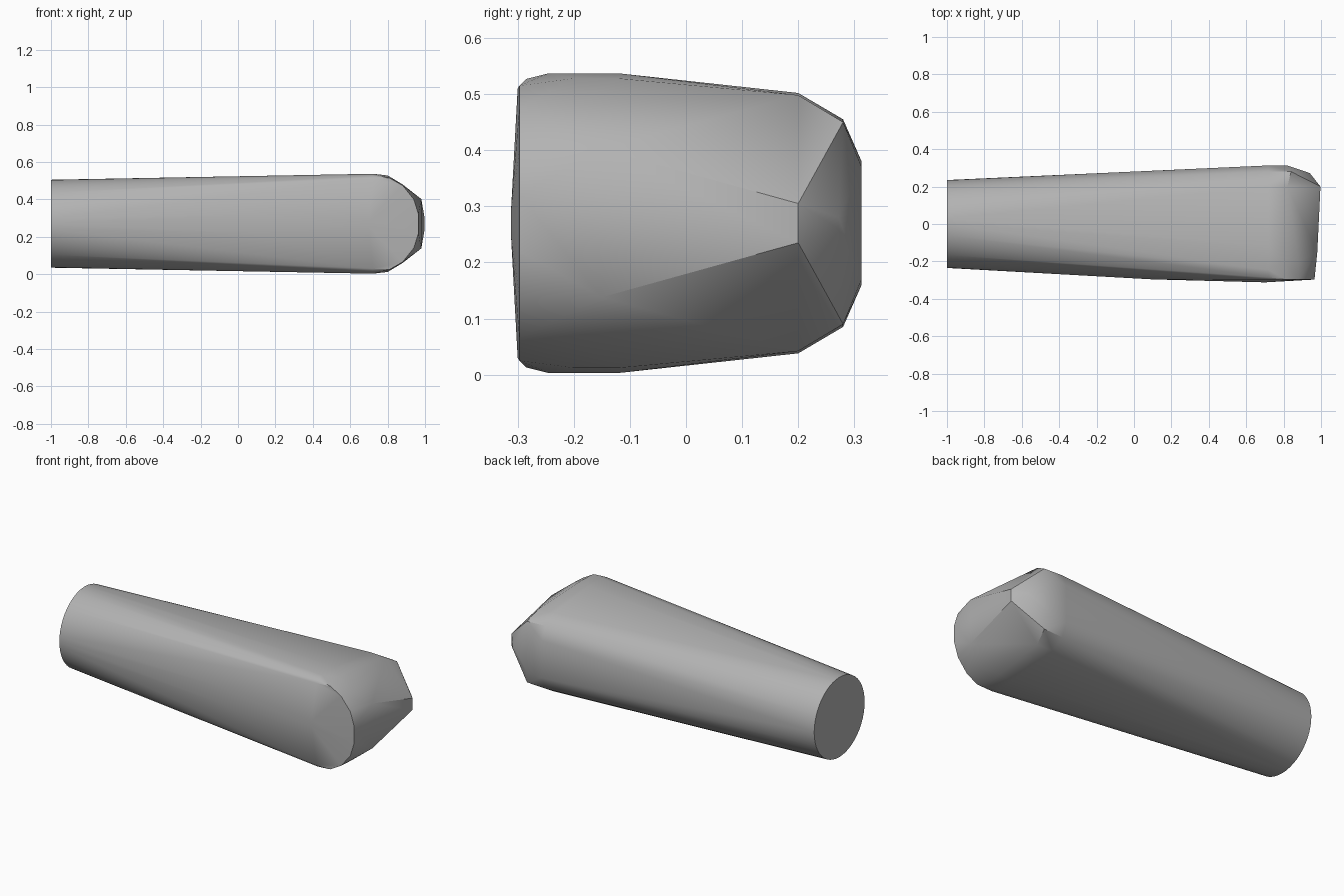
import bpy
import bmesh
from math import sin, cos, tau, radians

cube = bpy.data.objects.get("Cube")
if cube:
    bpy.data.objects.remove(cube)

MID = 0.27
grey = bpy.data.materials.new("plain grey")
grey.use_nodes = True
colour = (0.45, 0.45, 0.45, 1)
grey.diffuse_color = colour
grey.node_tree.nodes["Principled BSDF"].inputs["Base Color"].default_value = colour

points = []


def mirrored(x, y, half):
    """Add a point above and below the middle height."""
    points.append((x, y, MID + half))
    points.append((x, y, MID - half))


# Round butt of the shaft
SIDES = 48
for i in range(SIDES):
    a = tau * i / SIDES
    points.append((-1, 0.235 * cos(a), MID + 0.235 * sin(a)))

# Flat front of the shaft
mirrored(0.1, -0.296, 0.05)
mirrored(0.7, -0.312, 0.02)

# Widest section, where the shaft meets the head
for y, half in [(-0.3, 0.24), (-0.285, 0.257), (-0.245, 0.267), (-0.12, 0.267),
                (0.2, 0.232), (0.28, 0.185), (0.313, 0.11)]:
    mirrored(0.72, y, half)

# Rounded rim of the flat front face
for x, half in [(0.81, 0.245), (0.88, 0.205), (0.94, 0.13), (0.965, 0.05)]:
    mirrored(x, -0.297, half)

# Shoulders, back corner and blunt wedge at the tip
mirrored(0.8, -0.2, 0.258)
mirrored(0.8, -0.12, 0.258)
mirrored(0.88, -0.2, 0.21)
mirrored(0.98, -0.15, 0.132)
mirrored(0.82, 0.2, 0.228)
mirrored(0.84, 0.28, 0.18)
mirrored(0.82, 0.313, 0.1)
mirrored(0.94, 0.272, 0.01)
mirrored(0.997, 0.2, 0.035)

# Skin the convex body
bm = bmesh.new()
for p in points:
    bm.verts.new(p)
hull = bmesh.ops.convex_hull(bm, input=bm.verts[:])
loose = set(hull["geom_interior"]) | set(hull["geom_unused"])
bmesh.ops.delete(bm, geom=[v for v in loose if isinstance(v, bmesh.types.BMVert)],
                 context="VERTS")
bmesh.ops.dissolve_limit(bm, angle_limit=radians(0.5), verts=bm.verts[:],
                         edges=bm.edges[:])
bmesh.ops.recalc_face_normals(bm, faces=bm.faces[:])
mesh = bpy.data.meshes.new("tapered_handle")
bm.to_mesh(mesh)
bm.free()

handle = bpy.data.objects.new("tapered_handle", mesh)
bpy.context.collection.objects.link(handle)
mesh.materials.append(grey)
bpy.context.view_layer.objects.active = handle
handle.select_set(True)
bpy.ops.object.shade_smooth_by_angle(angle=radians(30))
